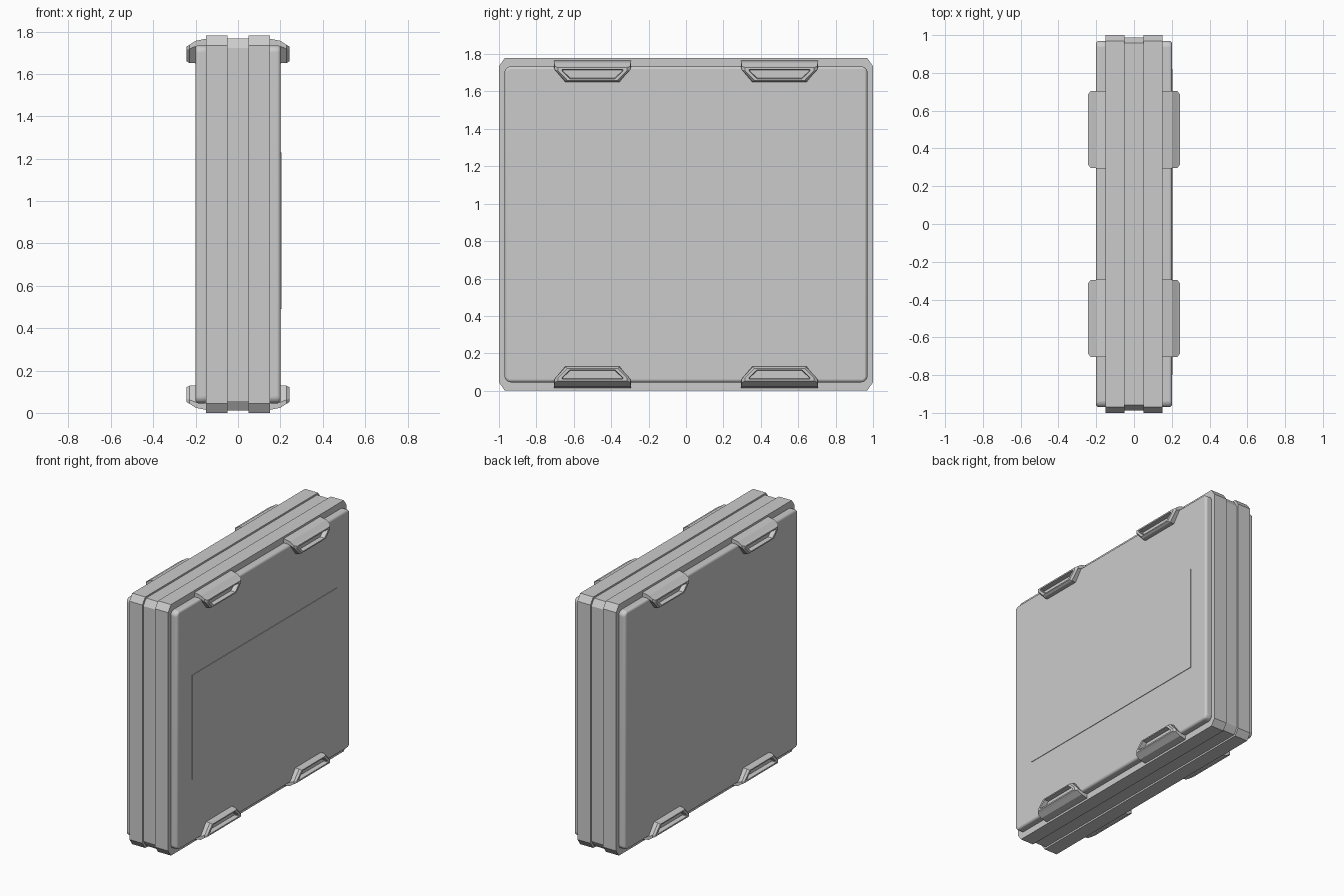
import bpy, bmesh

if "Cube" in bpy.data.objects:
    bpy.data.objects.remove(bpy.data.objects["Cube"])

H = 1.78          # case height
MID = H / 2


def finish(name, bm, smooth=False, bevel=0.0, segments=3):
    bmesh.ops.recalc_face_normals(bm, faces=bm.faces)
    me = bpy.data.meshes.new(name)
    bm.to_mesh(me)
    bm.free()
    ob = bpy.data.objects.new(name, me)
    bpy.context.collection.objects.link(ob)
    if bevel:
        mod = ob.modifiers.new("Bevel", 'BEVEL')
        mod.width, mod.segments, mod.limit_method = bevel, segments, 'ANGLE'
        mod.angle_limit = 0.5
    if smooth:
        bpy.ops.object.select_all(action='DESELECT')
        ob.select_set(True)
        bpy.context.view_layer.objects.active = ob
        bpy.ops.object.shade_smooth_by_angle(angle=0.7)
    return ob


def loft(bm, loops):
    """Bridge point loops in order and cap both ends."""
    rings = [[bm.verts.new(p) for p in lp] for lp in loops]
    n = len(rings[0])
    for a, b in zip(rings, rings[1:]):
        for i in range(n):
            j = (i + 1) % n
            bm.faces.new((a[i], a[j], b[j], b[i]))
    bm.faces.new(rings[0])
    bm.faces.new(rings[-1])


def slab_loop(x, hy, hz, cy, cz):
    """Rectangle with clipped corners, centred on the case."""
    pts = [(hy, hz - cz), (hy - cy, hz), (cy - hy, hz), (-hy, hz - cz),
           (-hy, cz - hz), (cy - hy, -hz), (hy - cy, -hz), (hy, cz - hz)]
    return [(x, y, MID + z) for y, z in pts]


def slab(name, x0, x1, hy, hz, cy, cz, **kw):
    bm = bmesh.new()
    loft(bm, [slab_loop(x0, hy, hz, cy, cz), slab_loop(x1, hy, hz, cy, cz)])
    return finish(name, bm, **kw)


# Recessed core band between the two shells
slab("center_band", -0.06, 0.06, 0.988, MID - 0.012, 0.03, 0.045)

for s, side in ((1, "right"), (-1, "left")):
    # Shell half with clipped corners
    slab(f"{side}_shell", s * 0.05, s * 0.152, 1.0, MID, 0.032, 0.045)
    # Raised panel with rounded rim
    slab(f"{side}_panel", s * 0.14, s * 0.201, 0.97, MID - 0.045, 0.02, 0.02,
         smooth=True, bevel=0.02)

# Shallow plate on the right panel
bm = bmesh.new()
bmesh.ops.create_cube(bm, size=1)
for v in bm.verts:
    v.co = (0.198 + v.co.x * 0.014, 0.01 + v.co.y * 1.62, 0.86 + v.co.z * 0.74)
finish("label_plate", bm)

# Latch sections: x, half width, top z, shoulder z, bottom half width, bottom z
LATCH = [
    (0.140, 0.205, 1.768, 1.735, 0.145, 1.650),
    (0.200, 0.205, 1.756, 1.730, 0.145, 1.650),
    (0.230, 0.203, 1.736, 1.718, 0.143, 1.652),
    (0.244, 0.185, 1.728, 1.712, 0.135, 1.660),
    (0.244, 0.163, 1.718, 1.710, 0.120, 1.668),   # pocket rim
    (0.212, 0.157, 1.714, 1.707, 0.117, 1.671),   # pocket floor
]


def latch(name, s, y, top):
    bm = bmesh.new()
    loops = []
    for x, w, zt, zs, wb, zb in LATCH:
        pts = [(w, zt), (w, zs), (wb, zb), (-wb, zb), (-w, zs), (-w, zt)]
        loops.append([(s * x, y + py, z if top else H - z) for py, z in pts])
    loft(bm, loops)
    finish(name, bm)


for s, side in ((1, "right"), (-1, "left")):
    for y, end in ((0.5, "back"), (-0.5, "front")):
        for top in (True, False):
            latch(f"{side}_{end}_{'top' if top else 'bottom'}_latch", s, y, top)
